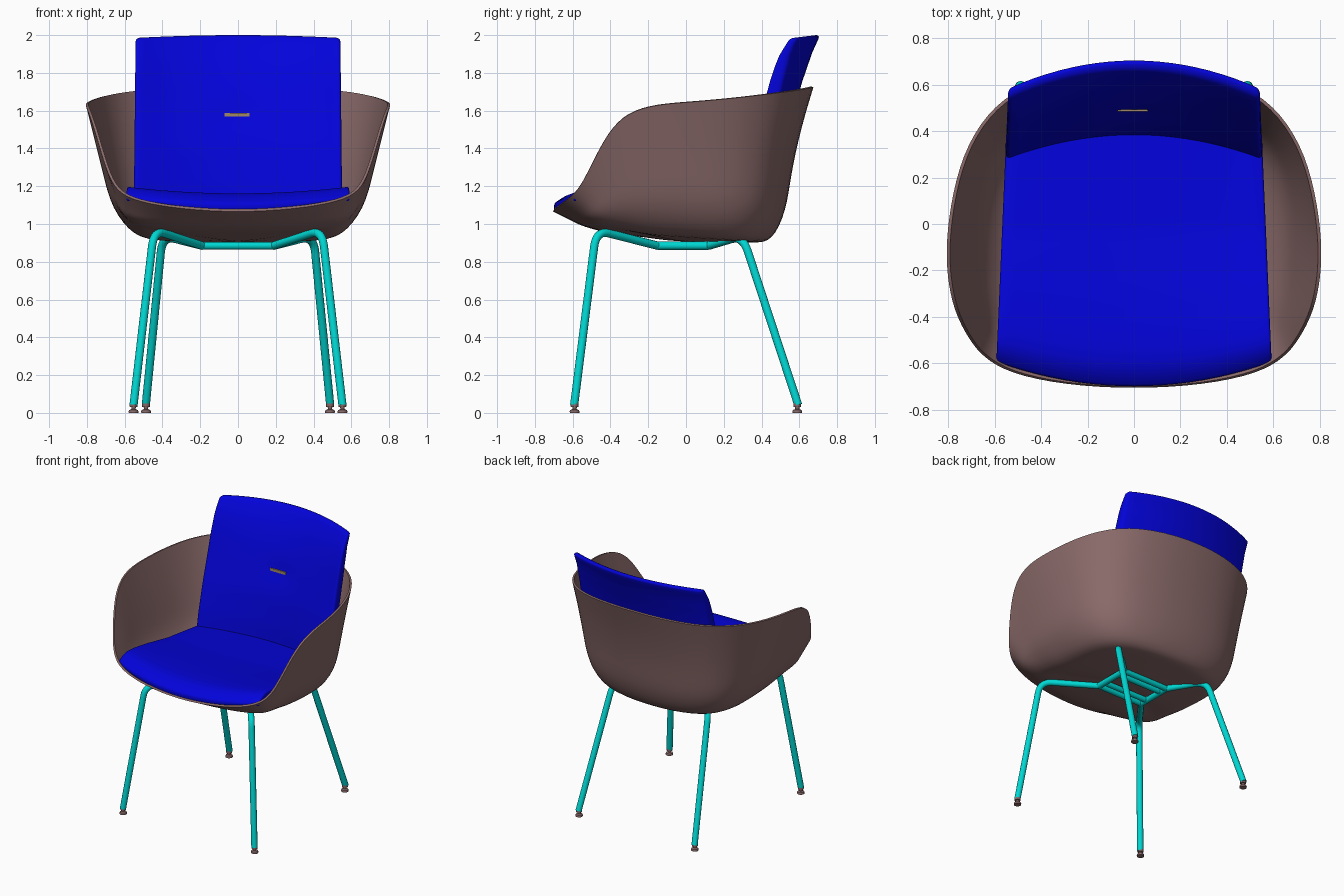
import bpy, bmesh, math
from mathutils import Vector

if "Cube" in bpy.data.objects:
    bpy.data.objects.remove(bpy.data.objects["Cube"], do_unlink=True)


def material(name, rgb):
    m = bpy.data.materials.new(name)
    m.use_nodes = True
    m.diffuse_color = (*rgb, 1)
    bsdf = next(n for n in m.node_tree.nodes if n.type == 'BSDF_PRINCIPLED')
    bsdf.inputs["Base Color"].default_value = (*rgb, 1)
    bsdf.inputs["Roughness"].default_value = 0.6
    return m


BLUE = material("blue_fabric", (0.001, 0.001, 0.70))
BROWN = material("mauve_brown_plastic", (0.255, 0.145, 0.143))
TEAL = material("turquoise_metal", (0.0, 0.68, 0.65))
TAN = material("tan_tag", (0.36, 0.25, 0.13))


def link(name, data, mat):
    ob = bpy.data.objects.new(name, data)
    bpy.context.scene.collection.objects.link(ob)
    data.materials.append(mat)
    return ob


def finish(ob, angle=40):
    """Bake modifiers or curve to a mesh, then smooth it."""
    bpy.context.view_layer.update()
    dg = bpy.context.evaluated_depsgraph_get()
    me = bpy.data.meshes.new_from_object(ob.evaluated_get(dg))
    name, mat = ob.name, ob.data.materials[0]
    bpy.data.objects.remove(ob, do_unlink=True)
    me.materials.clear()
    new = link(name, me, mat)
    bpy.ops.object.select_all(action='DESELECT')
    new.select_set(True)
    bpy.context.view_layer.objects.active = new
    bpy.ops.object.shade_smooth_by_angle(angle=math.radians(angle))
    return new


def interp(table, t):
    """Piecewise linear lookup in [(t, value), ...]."""
    for (a, va), (b, vb) in zip(table, table[1:]):
        if t <= b:
            return va + (vb - va) * max(0, (t - a) / (b - a))
    return table[-1][1]


# Shell: a bowl lofted from the rim, round a knee, to the floor centre
RIM = [(0, -.71, 1.06), (.30, -.693, 1.078), (.54, -.642, 1.118), (.648, -.572, 1.175),
       (.70, -.51, 1.29), (.755, -.415, 1.485), (.79, -.31, 1.59), (.81, -.16, 1.632),
       (.80, .02, 1.645), (.755, .25, 1.665), (.67, .43, 1.687), (.53, .575, 1.705),
       (.28, .66, 1.72), (0, .682, 1.727)]
KNEE = [(0, -.51, .968), (.27, -.505, .968), (.49, -.49, .98), (.57, -.465, .99),
        (.60, -.41, .985), (.615, -.33, .97), (.63, -.22, .955), (.635, -.08, .945),
        (.635, .08, .935), (.615, .24, .925), (.555, .37, .915), (.43, .465, .91),
        (.22, .515, .905), (0, .525, .903)]


def full_ring(half):
    return [Vector(p) for p in half] + [Vector((-x, y, z)) for x, y, z in half[-2:0:-1]]


def wall_point(r, k, t):
    """Wall from rim to knee, hollowed slightly at the back."""
    return r.lerp(k, t) - Vector((0, .035 * math.sin(math.pi * t) * max(0, r.y / .68) ** 2, 0))


rim, knee, centre = full_ring(RIM), full_ring(KNEE), Vector((0, 0, .90))
bm = bmesh.new()
rings = []
for t in (0, .25, .55, .8):
    rings.append([bm.verts.new(wall_point(r, k, t)) for r, k in zip(rim, knee)])
for t in (.13, .3, .6, .85):
    rings.append([bm.verts.new(k.lerp(centre, t)) for k in knee])
n = len(rim)
for a, b in zip(rings, rings[1:]):
    for i in range(n):
        j = (i + 1) % n
        bm.faces.new((a[i], b[i], b[j], a[j]))
bm.faces.new(rings[-1][::-1])
me = bpy.data.meshes.new("shell")
bm.to_mesh(me)
bm.free()
shell = link("shell", me, BROWN)
shell.modifiers.new("smooth", 'SUBSURF').levels = 2
wall = shell.modifiers.new("wall", 'SOLIDIFY')
wall.thickness, wall.offset = .014, -1
finish(shell)


# Cushions: two facing grids joined round the edge and bevelled
def cushion(name, face, rear, nu=20, nv=20, bevel=.02):
    bm = bmesh.new()
    grids = [[[bm.verts.new(f(-1 + 2 * i / nu, j / nv)) for i in range(nu + 1)]
              for j in range(nv + 1)] for f in (face, rear)]
    for g in grids:
        for j in range(nv):
            for i in range(nu):
                bm.faces.new((g[j][i], g[j][i + 1], g[j + 1][i + 1], g[j + 1][i]))
    edge = ([(0, i) for i in range(nu)] + [(j, nu) for j in range(nv)]
            + [(nv, i) for i in range(nu, 0, -1)] + [(j, 0) for j in range(nv, 0, -1)])
    for (j, i), (l, k) in zip(edge, edge[1:] + edge[:1]):
        bm.faces.new((grids[0][j][i], grids[0][l][k], grids[1][l][k], grids[1][j][i]))
    bmesh.ops.recalc_face_normals(bm, faces=bm.faces)
    me = bpy.data.meshes.new(name)
    bm.to_mesh(me)
    bm.free()
    ob = link(name, me, BLUE)
    b = ob.modifiers.new("round", 'BEVEL')
    b.width, b.segments, b.limit_method, b.angle_limit = bevel, 3, 'ANGLE', math.radians(45)
    return finish(ob, 50)


SEAT_TOP = [(0, 1.11), (.05, 1.147), (.1, 1.162), (.2, 1.16), (.35, 1.145), (.6, 1.11), (1, 1.085)]
SEAT_BASE = [(0, 1.07), (.1, 1.06), (.3, 1.035), (1, 1.0)]


def seat_point(u, v, table, lift, fade):
    front, back = -.698 + .105 * u * u, .43 - .10 * u * u
    return (u * (.592 - .04 * v), front + (back - front) * v,
            interp(table, v) + u * u * lift * (1 - fade * v))


cushion("seat_cushion", lambda u, v: seat_point(u, v, SEAT_TOP, .038, .8),
        lambda u, v: seat_point(u, v, SEAT_BASE, .055, .3))

BACK_MID = [(1.05, .38), (1.2, .395), (1.4, .43), (1.6, .487), (1.75, .537), (1.88, .592), (2, .668)]
BACK_SIDE = [(1.05, .272), (1.2, .297), (1.4, .343), (1.6, .398), (1.75, .437), (1.88, .48), (2, .553)]
BACK_DEPTH = [(1.05, .09), (1.7, .08), (1.85, .07), (2, .042)]


def back_point(u, v, rear=False):
    x, z = u * (.552 - .01 * v), 1.05 + v * (.95 - .015 * u * u)
    mid, side = interp(BACK_MID, z), interp(BACK_SIDE, z)
    y = mid + (side - mid) * u * u
    if rear:
        return (x, y + interp(BACK_DEPTH, z), z)
    # shallow dimple round the tag
    return (x, y + .014 * math.exp(-(x / .1) ** 2 - ((z - 1.58) / .05) ** 2), z)


cushion("back_cushion", back_point, lambda u, v: back_point(u, v, True))

# Small tag in the dimple of the back cushion
bm = bmesh.new()
bmesh.ops.create_cube(bm, size=1)
bmesh.ops.scale(bm, vec=(.132, .009, .02), verts=bm.verts)
me = bpy.data.meshes.new("back_tag")
bm.to_mesh(me)
bm.free()
link("back_tag", me, TAN).location = (-.005, .489, 1.578)


# Steel tubes with rounded bends
def tube(name, pts, radius=.022, bend=.09):
    pts = [Vector(p) for p in pts]
    path = [pts[0]]
    for a, p, b in zip(pts, pts[1:], pts[2:]):
        s, e = p + (a - p).normalized() * bend, p + (b - p).normalized() * bend
        path += [s.lerp(p, t / 8).lerp(p.lerp(e, t / 8), t / 8) for t in range(9)]
    path.append(pts[-1])
    cu = bpy.data.curves.new(name, 'CURVE')
    cu.dimensions = '3D'
    cu.bevel_depth, cu.bevel_resolution, cu.use_fill_caps = radius, 4, True
    sp = cu.splines.new('POLY')
    sp.points.add(len(path) - 1)
    for q, p in zip(sp.points, path):
        q.co = (*p, 1)
    finish(link(name, cu, TEAL))


# Foot: sleeve, neck and pad turned round a vertical axis
FOOT = [(0, 0), (.025, 0), (.026, .008), (.023, .015), (.011, .02), (.012, .03),
        (.02, .032), (.021, .05), (0, .052)]


def foot(name, x, y):
    bm = bmesh.new()
    vs = [bm.verts.new((r, 0, z)) for r, z in FOOT]
    es = [bm.edges.new(p) for p in zip(vs, vs[1:])]
    bmesh.ops.spin(bm, geom=vs + es, cent=(0, 0, 0), axis=(0, 0, 1), angle=math.tau, steps=20)
    bmesh.ops.remove_doubles(bm, verts=bm.verts, dist=1e-4)
    bmesh.ops.recalc_face_normals(bm, faces=bm.faces)
    me = bpy.data.meshes.new(name)
    bm.to_mesh(me)
    bm.free()
    finish(link(name, me, BROWN), 35).location = (x, y, 0)


for side, s in (("left", 1), ("right", -1)):
    tube(f"front_leg_{side}", [(s * .553, -.592, .042), (s * .445, -.475, .968), (s * .19, -.15, .885)])
    tube(f"rear_leg_{side}", [(s * .488, .594, .042), (s * .40, .30, .938), (s * .19, .12, .885)])
    tube(f"frame_side_{side}", [(s * .19, -.15, .885), (s * .19, .12, .885)])
    foot(f"front_foot_{side}", s * .553, -.59)
    foot(f"rear_foot_{side}", s * .487, .589)

# Cross bars of the under-seat frame
for name, y in (("front", -.15), ("inner_front", -.09), ("inner_rear", .06), ("rear", .12)):
    tube(f"cross_bar_{name}", [(-.2, y, .885), (.2, y, .885)], radius=.02)
